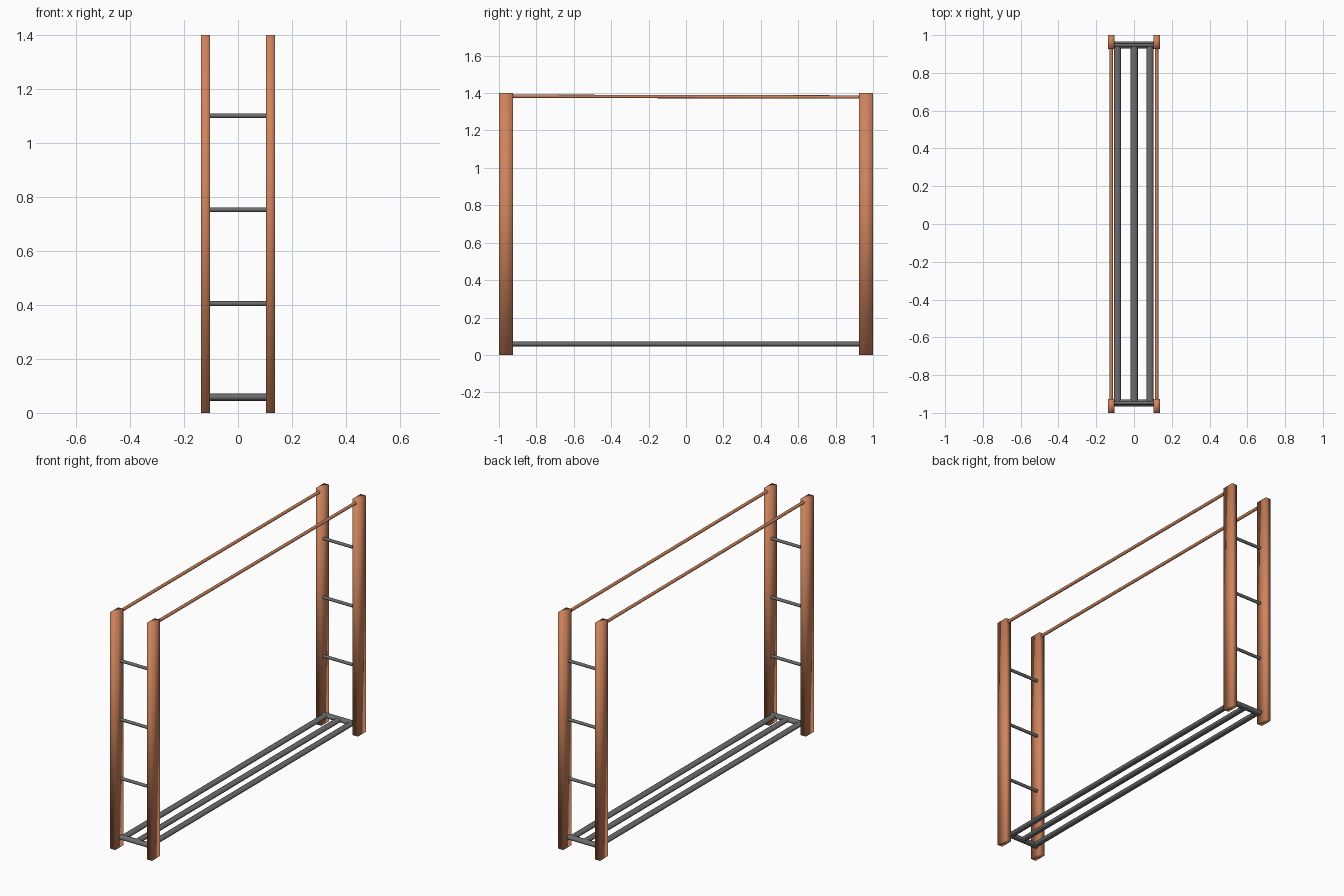
import bpy, math
from mathutils import Vector

if "Cube" in bpy.data.objects:
    bpy.data.objects.remove(bpy.data.objects["Cube"])


def material(name, rgb):
    m = bpy.data.materials.new(name)
    m.diffuse_color = (*rgb, 1)
    m.use_nodes = True
    m.node_tree.nodes["Principled BSDF"].inputs["Base Color"].default_value = m.diffuse_color
    return m


copper = material("copper_wood", (0.62, 0.23, 0.11))
steel = material("grey_steel", (0.15, 0.15, 0.15))


def box(name, lo, hi, mat):
    lo, hi = Vector(lo), Vector(hi)
    bpy.ops.mesh.primitive_cube_add(size=1, location=(lo + hi) / 2)
    o = bpy.context.object
    o.name = name
    o.scale = hi - lo
    bpy.ops.object.transform_apply(location=False, rotation=False, scale=True)
    o.data.materials.append(mat)
    bpy.ops.object.shade_smooth()
    return o


def rod(name, a, b, rx, ry, mat, sides=16):
    # rod between two points; rx, ry are the half sizes of its oval section
    a, b = Vector(a), Vector(b)
    d = b - a
    bpy.ops.mesh.primitive_cylinder_add(vertices=sides, radius=1, depth=d.length)
    o = bpy.context.object
    o.name = name
    o.scale = (rx, ry, 1)
    bpy.ops.object.transform_apply(location=False, rotation=False, scale=True)
    o.rotation_euler = d.to_track_quat('Z', 'Y').to_euler()
    o.location = (a + b) / 2
    o.data.materials.append(mat)
    bpy.ops.object.shade_smooth_by_angle(angle=math.radians(40))
    return o


for sy, end in ((-1, "front"), (1, "back")):
    # corner posts
    for sx, side in ((-1, "left"), (1, "right")):
        xs = sorted((sx * 0.103, sx * 0.137))
        ys = sorted((sy * 0.926, sy))
        box(f"{end}_{side}_post", (xs[0], ys[0], 0), (xs[1], ys[1], 1.4), copper)
    # ladder rungs
    for i, z in enumerate((0.405, 0.753, 1.101)):
        rod(f"{end}_rung_{i}", (-0.106, sy * 0.948, z), (0.106, sy * 0.948, z),
            0.009, 0.009, steel)
    # flat bar across the base
    rod(f"{end}_base_bar", (-0.106, sy * 0.948, 0.058), (0.106, sy * 0.948, 0.058),
        0.019, 0.0135, steel)

# long top rails
for sx, side in ((-1, "left"), (1, "right")):
    rod(f"{side}_top_rail", (sx * 0.12, -0.94, 1.383), (sx * 0.12, 0.94, 1.379),
        0.009, 0.009, copper)

# base slats
for i, x in enumerate((-0.088, 0.001, 0.084)):
    rod(f"base_slat_{i}", (x, -0.94, 0.058), (x, 0.94, 0.058), 0.019, 0.0125, steel)
